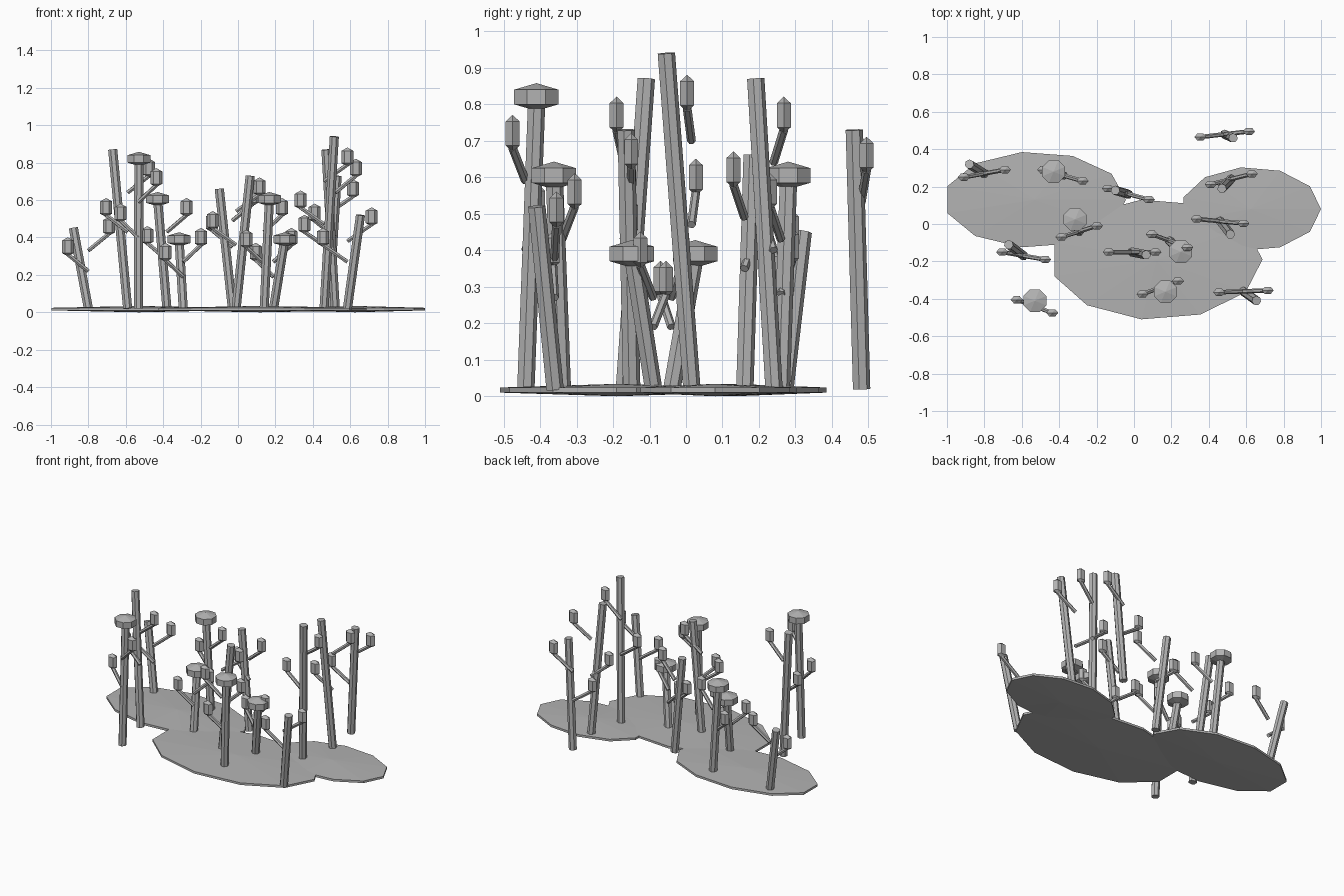
import bpy
import bmesh
from math import cos, sin, pi
from mathutils import Vector, Matrix

cube = bpy.data.objects.get("Cube")
if cube:
    bpy.data.objects.remove(cube, do_unlink=True)

GREY = (0.45, 0.45, 0.45, 1)
grey = bpy.data.materials.new("plain grey")
grey.use_nodes = True
grey.diffuse_color = GREY
grey.node_tree.nodes["Principled BSDF"].inputs["Base Color"].default_value = GREY


def add_object(name, bm):
    bmesh.ops.recalc_face_normals(bm, faces=bm.faces)
    mesh = bpy.data.meshes.new(name)
    bm.to_mesh(mesh)
    bm.free()
    mesh.materials.append(grey)
    obj = bpy.data.objects.new(name, mesh)
    bpy.context.scene.collection.objects.link(obj)


def pointed_prism(name, centre, rx, ry, half, tip, sides, phase=0.0):
    """Upright prism with a shallow point above and below."""
    bm = bmesh.new()
    cx, cy, cz = centre
    angles = [phase + 2 * pi * i / sides for i in range(sides)]
    low, high = [[bm.verts.new((cx + rx * cos(a), cy + ry * sin(a), z)) for a in angles]
                 for z in (cz - half, cz + half)]
    bottom = bm.verts.new((cx, cy, cz - half - tip))
    top = bm.verts.new((cx, cy, cz + half + tip))
    for i in range(sides):
        j = (i + 1) % sides
        bm.faces.new((low[i], low[j], high[j], high[i]))
        bm.faces.new((high[i], high[j], top))
        bm.faces.new((low[j], low[i], bottom))
    add_object(name, bm)


def rod(name, start, end, radius, sides):
    """Straight rod between two points."""
    start, end = Vector(start), Vector(end)
    axis = end - start
    turn = Vector((0, 0, 1)).rotation_difference(axis).to_matrix().to_4x4()
    bm = bmesh.new()
    bmesh.ops.create_cone(bm, cap_ends=True, segments=sides, radius1=radius, radius2=radius,
                          depth=axis.length,
                          matrix=Matrix.Translation((start + end) / 2) @ turn)
    add_object(name, bm)


def plant(name, base, top, reach, bud_heights, capped=False):
    """Leaning stem with an arm and bud on each side, and perhaps a cap."""
    rod(name + "_stem", (*base, 0.02), top, 0.025, 7)
    if capped:
        pointed_prism(name + "_cap", top, 0.066, 0.066, 0.02, 0.018, 8, pi / 8)
    for side, sign, z in zip(("first", "second"), (-1, 1), bud_heights):
        x, y = (b + sign * r for b, r in zip(base, reach))
        rod(f"{name}_{side}_arm", (*base, z - 0.13), (x, y, z - 0.04), 0.012, 6)
        pointed_prism(f"{name}_{side}_bud", (x, y, z), 0.032, 0.022, 0.033, 0.018, 6)


# Ground pads
for name, x, y, rx, ry in (("left", -0.53, 0.13, 0.487, 0.257),
                           ("middle", 0.12, -0.19, 0.567, 0.323),
                           ("right", 0.625, 0.08, 0.375, 0.225)):
    pointed_prism(name + "_pad", (x, y, 0.017), rx, ry, 0.007, 0.01, 11)

# Plain plants: base, stem top, bud reach, bud heights
plant("short_left", (-0.80, 0.27), (-0.88, 0.32, 0.45), (0.11, 0.02), (0.35, 0.46))
plant("tall_left", (-0.59, -0.17), (-0.67, -0.11, 0.87), (0.115, -0.02), (0.56, 0.77))
plant("inner_back", (-0.03, 0.16), (-0.10, 0.18, 0.66), (0.11, -0.03), (0.48, 0.62))
plant("inner_front", (-0.01, -0.15), (0.065, -0.165, 0.73), (0.125, 0), (0.49, 0.67))
plant("tallest", (0.46, 0.015), (0.515, -0.055, 0.94), (0.125, -0.012), (0.60, 0.83))
plant("tall_right", (0.52, 0.24), (0.47, 0.19, 0.87), (0.11, 0.028), (0.53, 0.77))
plant("rear", (0.485, 0.48), (0.53, 0.46, 0.73), (0.13, 0.015), (0.47, 0.66))
plant("short_right", (0.585, -0.36), (0.655, -0.41, 0.52), (0.13, 0.005), (0.40, 0.51))

# Capped plants
plant("capped_back", (-0.38, 0.26), (-0.43, 0.28, 0.605), (0.105, -0.03), (0.41, 0.56), True)
plant("capped_middle", (-0.293, -0.04), (-0.315, 0.025, 0.39), (0.095, 0.03), (0.32, 0.40), True)
plant("capped_tall", (-0.532, -0.44), (-0.53, -0.41, 0.82), (0.095, -0.035), (0.53, 0.72), True)
plant("capped_low", (0.19, -0.09), (0.25, -0.148, 0.39), (0.095, -0.035), (0.32, 0.40), True)
plant("capped_front", (0.14, -0.34), (0.168, -0.362, 0.605), (0.095, 0.035), (0.39, 0.56), True)
